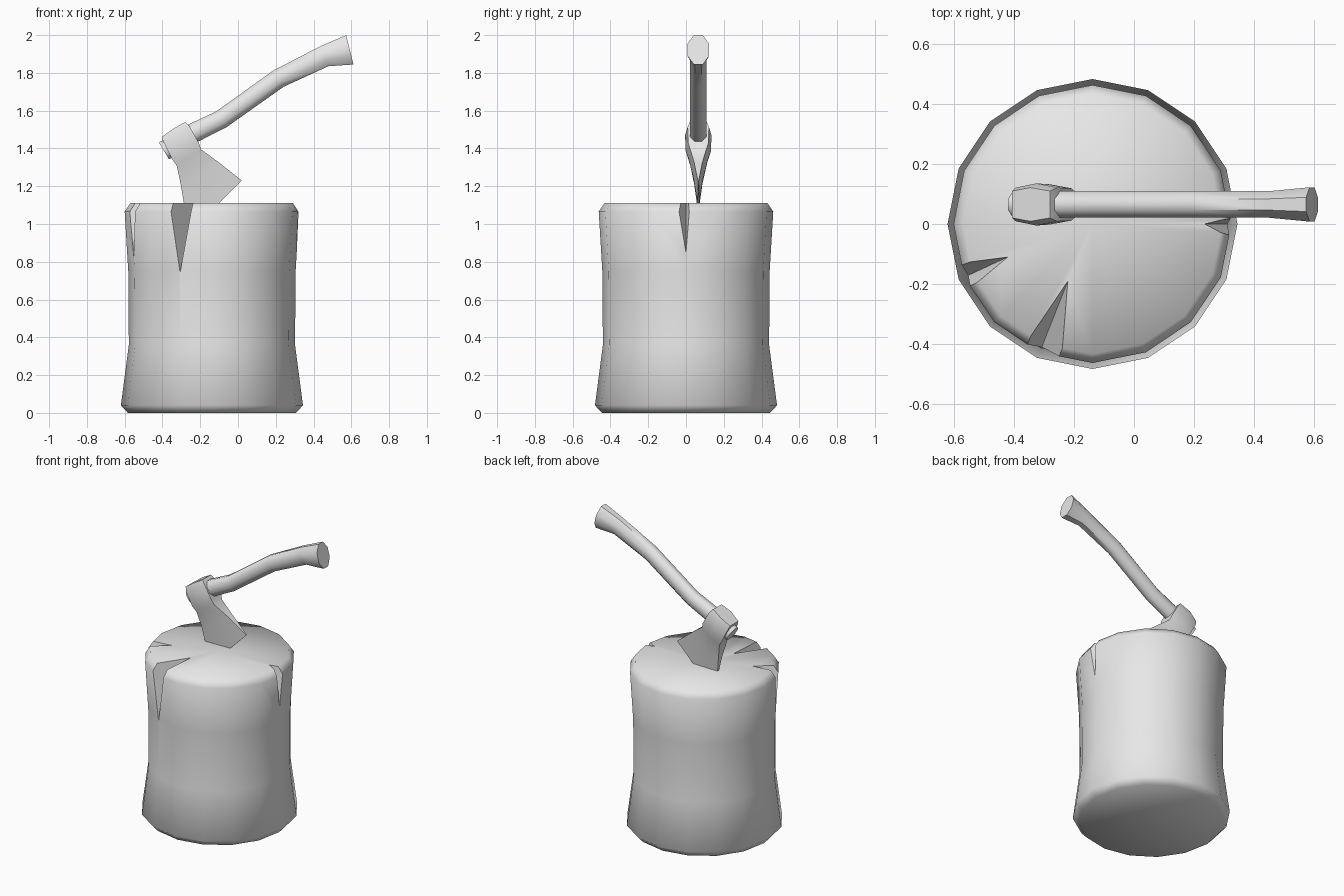
import bpy, bmesh
from math import cos, sin, pi
from mathutils import Vector

if "Cube" in bpy.data.objects:
    bpy.data.objects.remove(bpy.data.objects["Cube"])

grey = bpy.data.materials.new("plain_grey")
grey.use_nodes = True
grey.diffuse_color = (0.8, 0.8, 0.8, 1)
grey.node_tree.nodes["Principled BSDF"].inputs["Base Color"].default_value = (0.8, 0.8, 0.8, 1)


def make_object(name, bm):
    bmesh.ops.recalc_face_normals(bm, faces=bm.faces)
    mesh = bpy.data.meshes.new(name)
    bm.to_mesh(mesh)
    bm.free()
    mesh.materials.append(grey)
    obj = bpy.data.objects.new(name, mesh)
    bpy.context.collection.objects.link(obj)
    return obj


def activate(obj):
    bpy.ops.object.select_all(action='DESELECT')
    obj.select_set(True)
    bpy.context.view_layer.objects.active = obj


def smooth(obj, degrees):
    activate(obj)
    bpy.ops.object.shade_smooth_by_angle(angle=degrees * pi / 180)


def loft(name, rings, fan_caps=False):
    """Skin a row of closed rings and close both ends."""
    bm = bmesh.new()
    rows = [[bm.verts.new(p) for p in ring] for ring in rings]
    n = len(rows[0])
    for a, b in zip(rows, rows[1:]):
        for i in range(n):
            j = (i + 1) % n
            bm.faces.new((a[i], a[j], b[j], b[i]))
    caps = [bm.faces.new(rows[0]), bm.faces.new(rows[-1])]
    if fan_caps:
        bmesh.ops.poke(bm, faces=caps)
    return make_object(name, bm)


# Stump: flared sixteen-sided trunk with bevelled rims
STUMP_X, SIDES, TOP = -0.138, 16, 1.11
profile = [(0.445, 0), (0.482, 0.04), (0.44, 0.36), (0.443, 0.75),
           (0.462, 1.065), (0.432, TOP)]
stump = loft("stump", [[(STUMP_X + r * cos(2 * pi * i / SIDES), r * sin(2 * pi * i / SIDES), z)
                        for i in range(SIDES)] for r, z in profile], fan_caps=True)

# Cracks: wedges given by tip on top, foot on the bark, and two rim points
cracks = [((-0.22, -0.19), (-0.305, -0.405, 0.75), (-0.355, -0.39), (-0.24, -0.435)),
          ((-0.42, -0.11), (-0.545, -0.168, 0.84), (-0.575, -0.13), (-0.54, -0.21)),
          ((0.235, 0.0), (0.304, 0.0, 0.87), (0.31, 0.018), (0.31, -0.04))]
for tip, foot, *rim in cracks:
    tip, foot = Vector((*tip, TOP)), Vector(foot)
    mid = (tip + foot) / 2
    bm = bmesh.new()
    corners = [tip + (tip - foot) * 0.5, foot + (foot - tip) * 0.5]
    for r in rim:
        r = Vector((*r, TOP))
        corners.append(r + (r - mid))
    v = [bm.verts.new(c) for c in corners]
    for i in range(4):
        bm.faces.new([v[k] for k in range(4) if k != i])
    cutter = make_object("crack_cutter", bm)
    cutter.hide_render = True
    cut = stump.modifiers.new("crack", 'BOOLEAN')
    cut.operation, cut.solver, cut.object = 'DIFFERENCE', 'EXACT', cutter
    activate(stump)
    bpy.ops.object.modifier_apply(modifier=cut.name)
    bpy.data.objects.remove(cutter)
smooth(stump, 60)

# Axe handle: eight-sided oval swept along a bent path (x, z, half height, half width)
AXE_Y = 0.065
path = [(-0.392, 1.387, 0.052, 0.044), (-0.23, 1.485, 0.052, 0.044),
        (-0.09, 1.553, 0.05, 0.044), (0.215, 1.77, 0.051, 0.044),
        (0.457, 1.888, 0.057, 0.044), (0.592, 1.922, 0.08, 0.057)]
rings = []
for k, (x, z, h, w) in enumerate(path):
    a, b = path[max(k - 1, 0)], path[min(k + 1, len(path) - 1)]
    along = Vector((b[0] - a[0], 0, b[1] - a[1])).normalized()
    up = Vector((-along.z, 0, along.x))
    ring = []
    for i in range(8):
        t = (i + 0.5) * pi / 4
        ring.append(Vector((x, AXE_Y, z)) + (up * h * sin(t) + Vector((0, w * cos(t), 0))) / cos(pi / 8))
    rings.append(ring)
smooth(loft("axe_handle", rings), 50)

# Axe head: six-point sections from the eye block down to the cutting edge
# (back point, middle point, front point, half width)
sections = [((-0.405, 1.46), (-0.345, 1.503), (-0.28, 1.54), 0.056),
            ((-0.393, 1.43), (-0.325, 1.47), (-0.255, 1.515), 0.07),
            ((-0.35, 1.345), (-0.28, 1.385), (-0.208, 1.43), 0.067),
            ((-0.325, 1.31), (-0.26, 1.35), (-0.195, 1.395), 0.053),
            ((-0.303, 1.21), (-0.21, 1.25), (-0.10, 1.325), 0.027),
            ((-0.28, 1.07), (-0.10, 1.11), (0.02, 1.23), 0.003)]
rings = []
for back, middle, front, w in sections:
    row = [(back, 0.8 * w), (middle, w), (front, 0.8 * w)]
    rings.append([(p[0], AXE_Y - d, p[1]) for p, d in row]
                 + [(p[0], AXE_Y + d, p[1]) for p, d in reversed(row)])
smooth(loft("axe_head", rings), 45)
